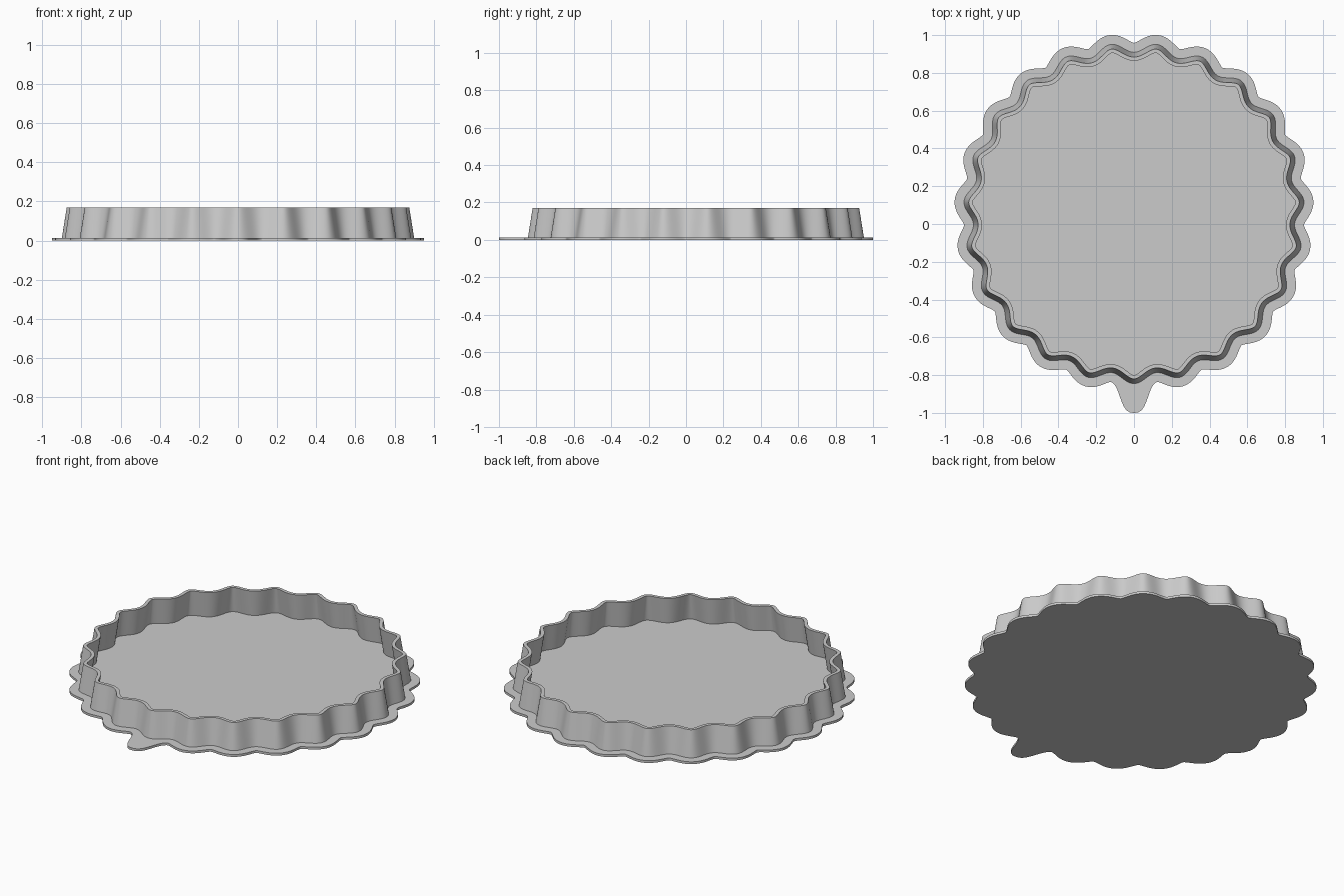
import bpy
import bmesh
import math

if "Cube" in bpy.data.objects:
    bpy.data.objects.remove(bpy.data.objects["Cube"], do_unlink=True)

LOBES = 23
STEPS = LOBES * 24
CENTRE_Y = 0.057
RADIUS = 0.877
WAVE = 0.025
PLATE = 0.014
HEIGHT = 0.17

grey = bpy.data.materials.new("light_grey")
grey.use_nodes = True
grey.diffuse_color = (0.6, 0.6, 0.6, 1)
grey.node_tree.nodes["Principled BSDF"].inputs["Base Color"].default_value = grey.diffuse_color


def fluted_outline(offset, tab=0.0):
    """Wavy circle pushed out along its normals; tab stretches the front lobe."""
    points = []
    for i in range(STEPS):
        a = 2 * math.pi * i / STEPS
        r = RADIUS + WAVE * math.cos(LOBES * a)
        slope = -WAVE * LOBES * math.sin(LOBES * a)
        length = math.hypot(r, slope)
        out = r + offset * r / length
        side = -offset * slope / length
        if math.cos(a) > 0:
            across = out * math.sin(a) + side * math.cos(a)
            out += tab * math.exp(-(across / 0.075) ** 4)
        # angle zero faces the front
        x = out * math.sin(a) + side * math.cos(a)
        y = -out * math.cos(a) + side * math.sin(a)
        points.append((x, y + CENTRE_Y))
    return points


# Cross-section from underside to floor: outline offset, height, tab length
section = [
    (0.05, 0, 0.105),
    (0.05, PLATE, 0.105),
    (0, PLATE, 0),
    (-0.025, HEIGHT, 0),
    (-0.045, HEIGHT, 0),
    (-0.022, PLATE, 0),
]

bm = bmesh.new()
rings = [[bm.verts.new((x, y, z)) for x, y in fluted_outline(offset, tab)]
         for offset, z, tab in section]
for low, high in zip(rings, rings[1:]):
    for i in range(STEPS):
        j = (i + 1) % STEPS
        bm.faces.new((low[i], low[j], high[j], high[i]))

# Underside and inner floor
bm.faces.new(rings[0][::-1])
bm.faces.new(rings[-1])
bmesh.ops.recalc_face_normals(bm, faces=bm.faces[:])

mesh = bpy.data.meshes.new("fluted_tray")
bm.to_mesh(mesh)
bm.free()
mesh.materials.append(grey)
tray = bpy.data.objects.new("fluted_tray", mesh)
bpy.context.collection.objects.link(tray)

bpy.ops.object.select_all(action='DESELECT')
tray.select_set(True)
bpy.context.view_layer.objects.active = tray
bpy.ops.object.shade_smooth_by_angle(angle=math.radians(35))
